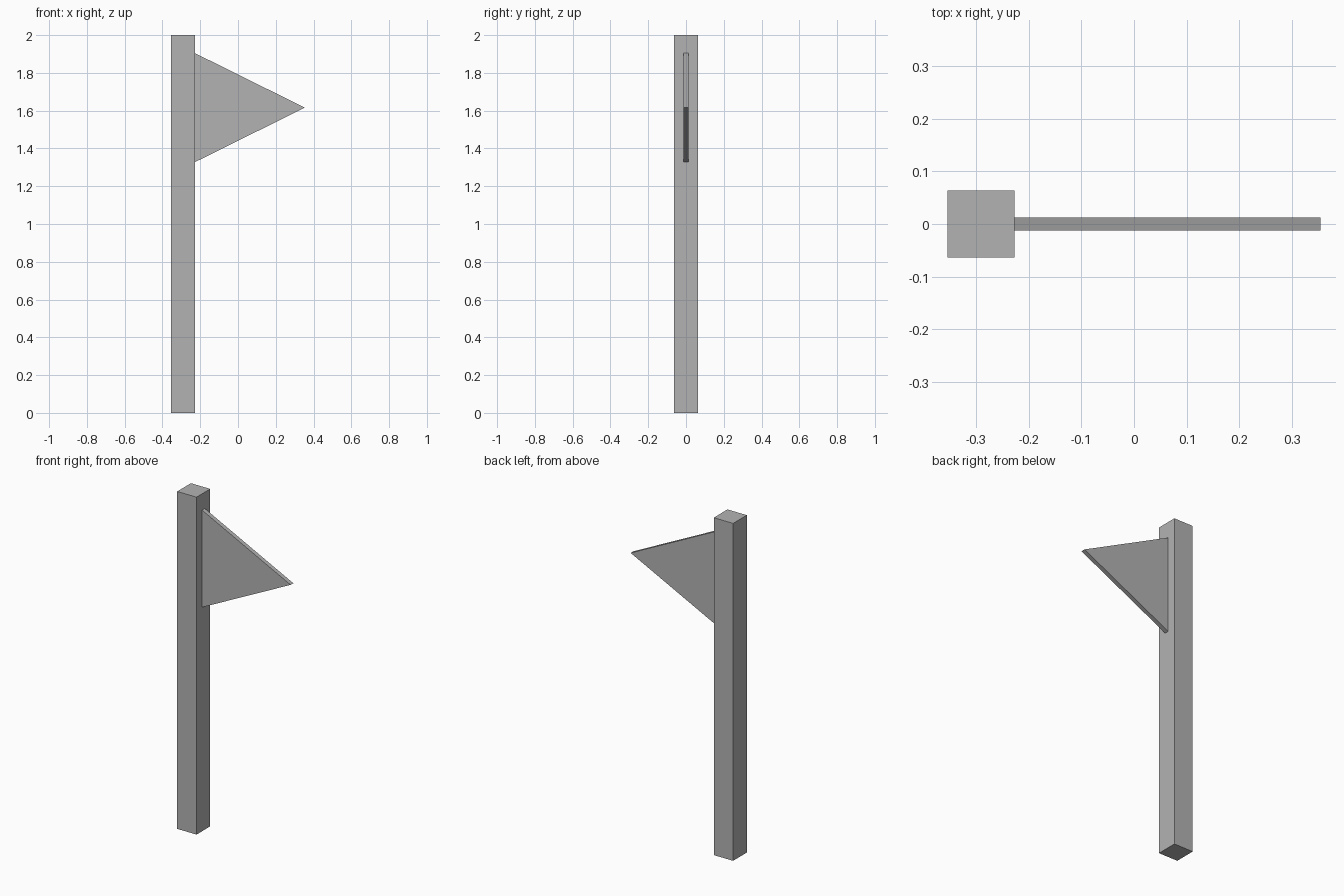
import bpy, bmesh

if "Cube" in bpy.data.objects:
    bpy.data.objects.remove(bpy.data.objects["Cube"])

grey = bpy.data.materials.new("plain_grey")
grey.diffuse_color = (0.45, 0.45, 0.45, 1)
grey.use_nodes = True
grey.node_tree.nodes["Principled BSDF"].inputs["Base Color"].default_value = grey.diffuse_color


def prism(name, outline, half_depth):
    """Extrude an x-z outline along y, centred on y = 0."""
    bm = bmesh.new()
    face = bm.faces.new([bm.verts.new((x, -half_depth, z)) for x, z in outline])
    ext = bmesh.ops.extrude_face_region(bm, geom=[face])
    verts = [v for v in ext["geom"] if isinstance(v, bmesh.types.BMVert)]
    bmesh.ops.translate(bm, verts=verts, vec=(0, 2 * half_depth, 0))
    bmesh.ops.recalc_face_normals(bm, faces=bm.faces)
    mesh = bpy.data.meshes.new(name)
    bm.to_mesh(mesh)
    bm.free()
    mesh.materials.append(grey)
    obj = bpy.data.objects.new(name, mesh)
    bpy.context.collection.objects.link(obj)
    return obj


LEFT, JOIN, TIP = -0.354, -0.227, 0.354

# Square post
prism("post", [(LEFT, 0), (JOIN, 0), (JOIN, 2), (LEFT, 2)], 0.064)

# Triangular pennant fixed to the side of the post
prism("pennant", [(JOIN, 1.328), (TIP, 1.616), (JOIN, 1.904)], 0.0128)
